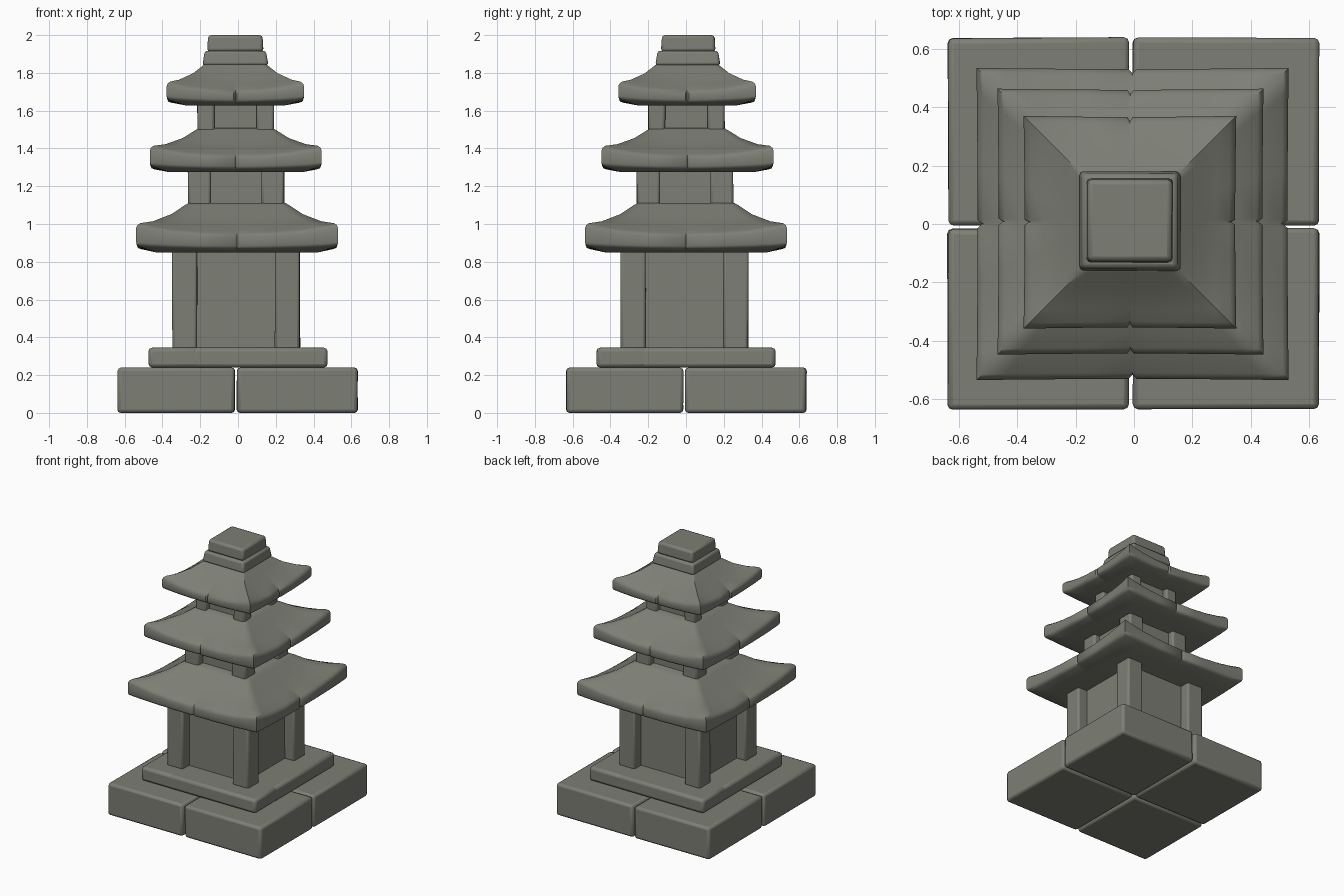
import bpy, bmesh, math, random
from mathutils import Vector

if "Cube" in bpy.data.objects:
    bpy.data.objects.remove(bpy.data.objects["Cube"])

random.seed(4)
stone = bpy.data.materials.new("weathered grey stone")
stone.diffuse_color = (0.205, 0.209, 0.175, 1)
stone.use_nodes = True
stone.node_tree.nodes["Principled BSDF"].inputs["Base Color"].default_value = stone.diffuse_color


def finish(name, bm, bevel=0.0):
    bmesh.ops.recalc_face_normals(bm, faces=bm.faces)
    me = bpy.data.meshes.new(name)
    bm.to_mesh(me)
    bm.free()
    ob = bpy.data.objects.new(name, me)
    bpy.context.collection.objects.link(ob)
    me.materials.append(stone)
    if bevel:
        mod = ob.modifiers.new("worn edges", 'BEVEL')
        mod.width = bevel
        mod.segments = 2
        mod.limit_method = 'ANGLE'
    bpy.ops.object.select_all(action='DESELECT')
    ob.select_set(True)
    bpy.context.view_layer.objects.active = ob
    bpy.ops.object.shade_smooth_by_angle(angle=math.radians(50))
    return ob


def block(name, lo, hi, bevel=0.015, jitter=0.004, taper=0.0):
    """Hewn stone block between two corners, slightly uneven."""
    lo, hi = Vector(lo), Vector(hi)
    mid, size = (lo + hi) / 2, hi - lo
    bm = bmesh.new()
    bmesh.ops.create_cube(bm, size=1)
    for v in bm.verts:
        top = v.co.z > 0
        v.co = mid + Vector(a * b for a, b in zip(v.co, size))
        for i in range(2):
            if top:
                v.co[i] -= math.copysign(taper, v.co[i] - mid[i])
            v.co[i] -= math.copysign(random.uniform(0, jitter), v.co[i] - mid[i])
    return finish(name, bm, bevel)


# Base: four big slabs with narrow joints
for nx, x0, x1 in (("left", -0.64, -0.014), ("right", -0.008, 0.636)):
    for ny, y0, y1 in (("front", -0.636, -0.013), ("back", -0.007, 0.64)):
        block(f"base_slab_{ny}_{nx}", (x0, y0, 0), (x1, y1, 0.24), 0.018, 0.006)

# Plinth: four beams in a pinwheel
for i, side in enumerate(("front", "right", "back", "left")):
    ob = block(f"plinth_beam_{side}", (-0.245, -0.475, 0.24), (0.475, -0.2, 0.345), 0.02)
    ob.rotation_euler.z = i * math.pi / 2


def storey(name, cx, cy, half, pillar, recess, z0, z1):
    """Recessed core with four corner pillars."""
    c = half - recess
    block(name + "_core", (cx - c, cy - c, z0), (cx + c, cy + c, z1), 0.01, 0)
    for sx in (-1, 1):
        for sy in (-1, 1):
            xs = sorted((cx + sx * half, cx + sx * (half - pillar)))
            ys = sorted((cy + sy * half, cy + sy * (half - pillar)))
            block(f"{name}_pillar_{'left' if sx < 0 else 'right'}_{'front' if sy < 0 else 'back'}",
                  (xs[0], ys[0], z0), (xs[1], ys[1], z1), 0.014)


storey("lower_storey", -0.01, -0.008, 0.34, 0.137, 0.08, 0.335, 0.88)
storey("middle_storey", -0.01, -0.005, 0.257, 0.125, 0.05, 1.09, 1.32)
storey("upper_storey", -0.012, 0.002, 0.205, 0.095, 0.04, 1.48, 1.67)

STEPS = (-1, -0.85, -0.65, -0.35, -0.025, 0, 0.025, 0.35, 0.65, 0.85)


def roof(name, cx, cy, rings):
    """Swept roof from square rings: half width, height, corner lift, notch."""
    bm = bmesh.new()
    loops = []
    for half, z, lift, notch in rings:
        loop = []
        for k in range(4):
            a = k * math.pi / 2
            for t in STEPS:
                u = t * half
                w = -half + (notch if t == 0 else 0) + 0.004 * math.cos(t * math.pi / 2) * (notch > 0)
                x, y = u * math.cos(a) - w * math.sin(a), u * math.sin(a) + w * math.cos(a)
                loop.append(bm.verts.new((cx + x, cy + y, z + lift * abs(t) ** 2.5)))
        loops.append(loop)
    n = len(loops[0])
    for a, b in zip(loops, loops[1:]):
        for i in range(n):
            j = (i + 1) % n
            bm.faces.new((a[i], a[j], b[j], b[i]))
    bm.faces.new(loops[0][::-1])
    bm.faces.new(loops[-1])
    finish(name, bm)


def swept(name, cx, cy, under, eave, top, z0, z_low, z_high, z_top, lift):
    """z_high is the corner height of the eave's upper edge."""
    zm = z_high - lift
    run, rise = eave - top, z_top - zm
    roof(name, cx, cy, [
        (under, z0, 0, 0),
        (eave - 0.022, z_low - 0.018, 0.012, 0.008),
        (eave - 0.005, z_low - 0.012, 0.016, 0.012),
        (eave, z_low, 0.018, 0.014),
        (eave, zm - 0.02, lift, 0.014),
        (eave - 0.006, zm - 0.006, lift, 0.012),
        (eave - 0.02, zm + 0.004, lift, 0.006),
        (top + run * 0.68, zm + rise * 0.23, lift * 0.55, 0),
        (top + run * 0.33, zm + rise * 0.57, lift * 0.2, 0),
        (top + run * 0.08, zm + rise * 0.92, 0, 0),
        (top, z_top, 0, 0)])


# Three roofs, each smaller than the one below
swept("lower_roof", -0.005, 0.0, 0.43, 0.534, 0.255, 0.85, 0.885, 1.0, 1.112, 0.05)
swept("middle_roof", -0.012, 0.008, 0.355, 0.455, 0.195, 1.275, 1.307, 1.41, 1.507, 0.045)
swept("upper_roof", -0.014, 0.006, 0.262, 0.364, 0.155, 1.628, 1.66, 1.75, 1.85, 0.04)

# Finial: two stacked stones
block("finial_collar", (-0.19, -0.163, 1.84), (0.162, 0.183, 1.917), 0.014, 0.003, 0.012)
block("finial_cap", (-0.164, -0.134, 1.912), (0.136, 0.158, 2.0), 0.016, 0.002, 0.006)
